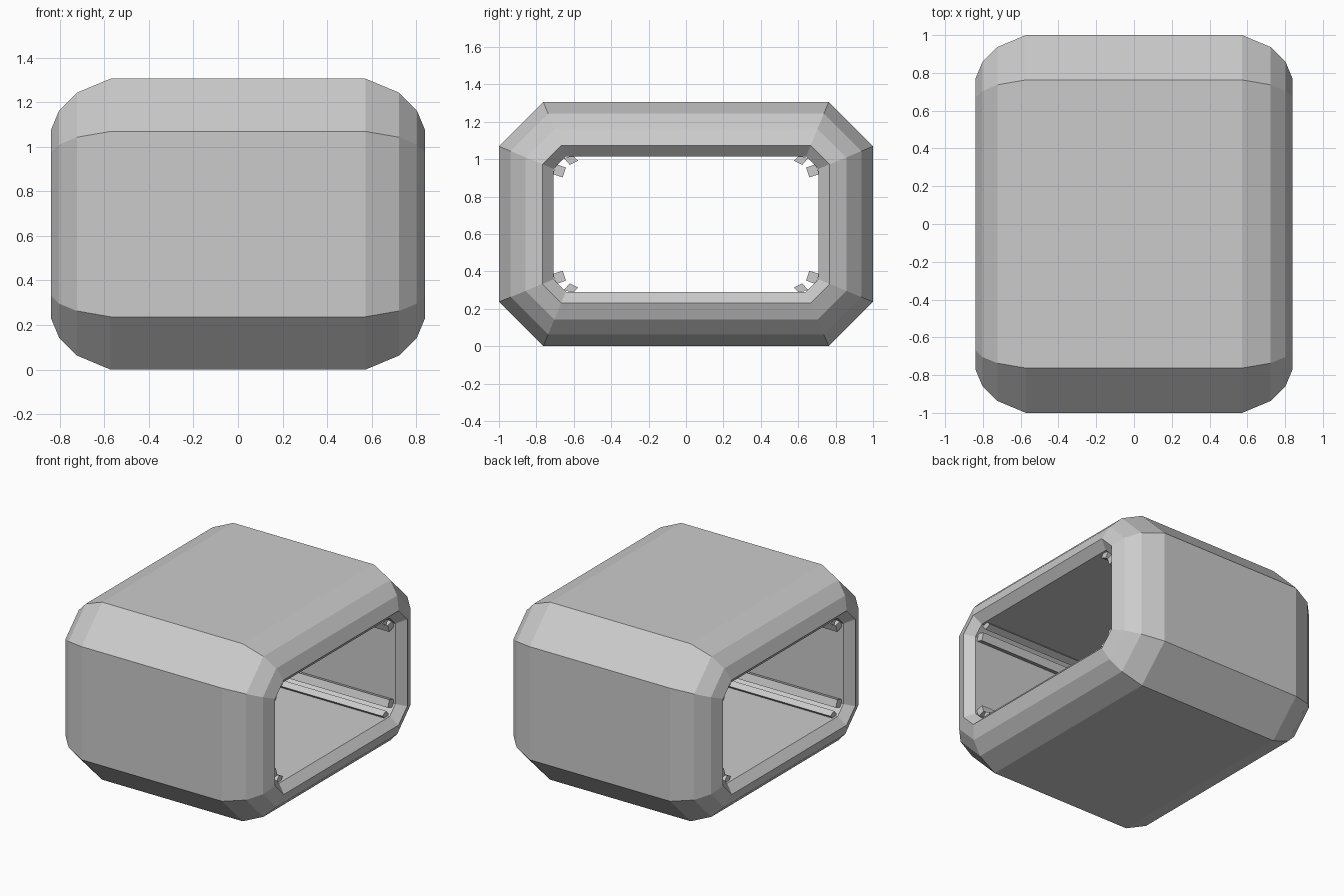
import bpy, bmesh, math

if "Cube" in bpy.data.objects:
    bpy.data.objects.remove(bpy.data.objects["Cube"])

HALF_Y, HEIGHT, CHAMFER = 1.0, 1.306, 0.237
MID = HEIGHT / 2


def mirror_quarter(quarter):
    """Mirror points of the +y +z quarter into a full closed loop."""
    pts = quarter + [(-y, z) for y, z in reversed(quarter)]
    pts += [(-y, -z) for y, z in pts]
    return [(y, z + MID) for y, z in pts]


def octagon(inset):
    """Chamfered rectangle in y-z, inset evenly from the outer hull."""
    a, b = HALF_Y - inset, MID - inset
    c = CHAMFER - inset * (2 - math.sqrt(2))
    return mirror_quarter([(a, b - c), (a - c, b)])


def finish(bm, name):
    bmesh.ops.recalc_face_normals(bm, faces=bm.faces)
    mesh = bpy.data.meshes.new(name)
    bm.to_mesh(mesh)
    bm.free()
    obj = bpy.data.objects.new(name, mesh)
    bpy.context.collection.objects.link(obj)
    return obj


def loft(bm, loops, closed):
    """Bridge matching loops; either join last to first or cap both ends."""
    rings = [[bm.verts.new(p) for p in loop] for loop in loops]
    n = len(rings[0])
    for i in range(len(rings) if closed else len(rings) - 1):
        r, s = rings[i], rings[(i + 1) % len(rings)]
        for k in range(n):
            bm.faces.new((r[k], r[(k + 1) % n], s[(k + 1) % n], s[k]))
    if not closed:
        bm.faces.new(rings[0])
        bm.faces.new(rings[-1])


# Hull with a straight passage through it and bevelled openings
right = [(0.572, 0.0), (0.723, 0.063), (0.803, 0.143), (0.84, 0.232), (0.785, 0.291)]
stations = right + [(-x, d) for x, d in reversed(right)]
bm = bmesh.new()
loft(bm, [[(x, y, z) for y, z in octagon(d)] for x, d in stations], True)
finish(bm, "hull_shell")

# Paired rails running the length of each inner corner
sections = {
    "rail_flat": [(0.577, 0.992), (0.622, 0.970), (0.652, 1.005), (0.605, 1.020)],
    "rail_upright": [(0.642, 0.955), (0.660, 0.902), (0.712, 0.920), (0.695, 0.974)],
}
for name, section in sections.items():
    bm = bmesh.new()
    for sy in (1, -1):
        for sz in (1, -1):
            loft(bm, [[(x, sy * y, MID + sz * (z - MID)) for y, z in section]
                      for x in (-0.77, 0.77)], False)
    finish(bm, name)
